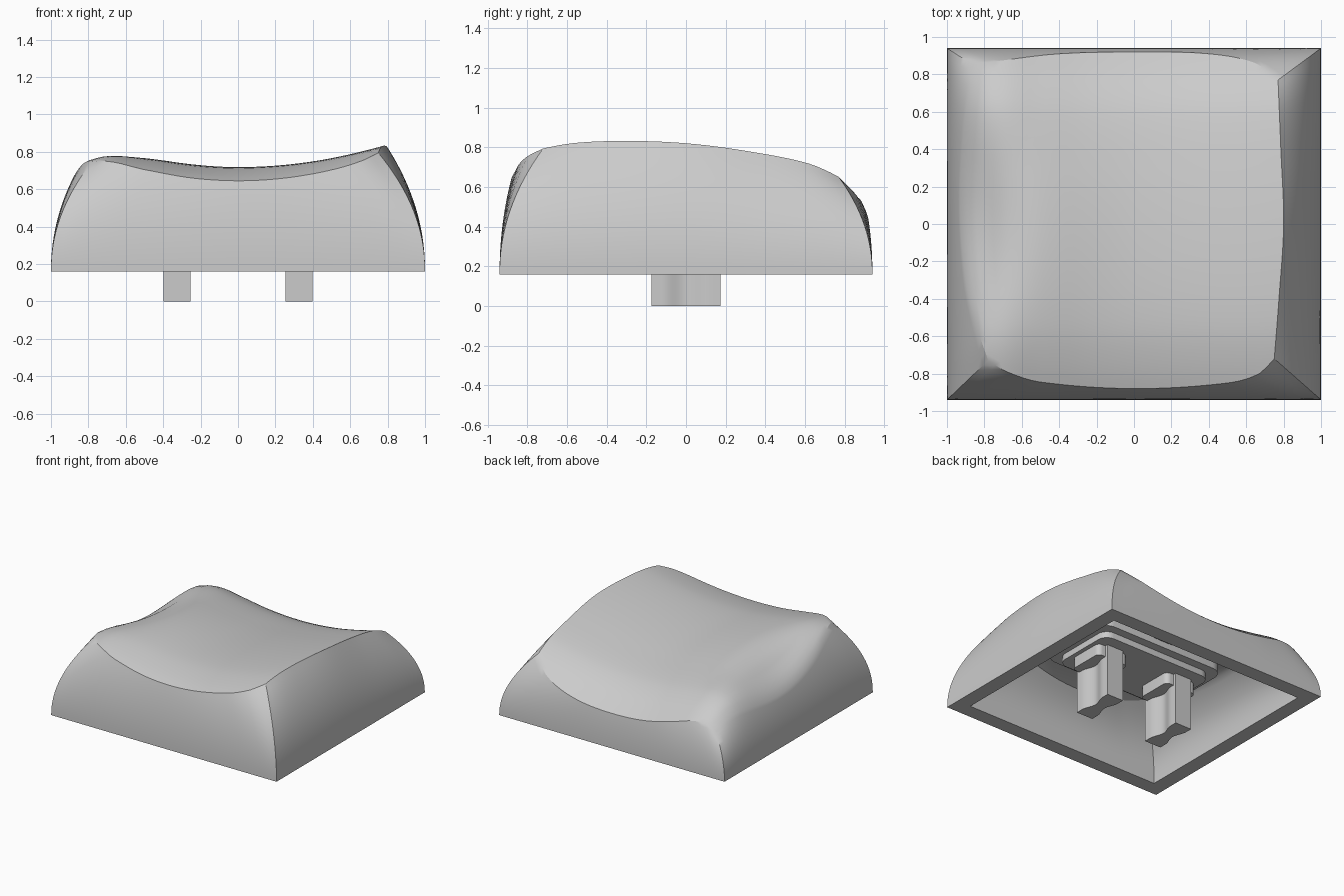
import bpy
import bmesh
from math import pi, sin, cos
from mathutils import Vector

cube = bpy.data.objects.get("Cube")
if cube:
    bpy.data.objects.remove(cube)

grey = bpy.data.materials.new("plain grey")
grey.use_nodes = True
grey.diffuse_color = (0.6, 0.6, 0.6, 1)
grey.node_tree.nodes["Principled BSDF"].inputs["Base Color"].default_value = (0.6, 0.6, 0.6, 1)


def smooth_curve(pts):
    """Cubic interpolation through (position, value) pairs."""
    n = len(pts)

    def slope(i):
        a, b = pts[max(i - 1, 0)], pts[min(i + 1, n - 1)]
        return (b[1] - a[1]) / (b[0] - a[0])

    def f(x):
        i = 0
        while i < n - 2 and x > pts[i + 1][0]:
            i += 1
        (x0, y0), (x1, y1) = pts[i], pts[i + 1]
        h = x1 - x0
        t = (x - x0) / h
        return (y0 * (1 + 2 * t) * (1 - t) ** 2 + y1 * t * t * (3 - 2 * t)
                + h * t * (1 - t) * (slope(i) * (1 - t) - slope(i + 1) * t))
    return f


def finish(name, bm):
    bmesh.ops.remove_doubles(bm, verts=bm.verts, dist=0.0005)
    bmesh.ops.recalc_face_normals(bm, faces=bm.faces)
    mesh = bpy.data.meshes.new(name)
    bm.to_mesh(mesh)
    bm.free()
    mesh.materials.append(grey)
    ob = bpy.data.objects.new(name, mesh)
    bpy.context.collection.objects.link(ob)
    bpy.ops.object.select_all(action='DESELECT')
    ob.select_set(True)
    bpy.context.view_layer.objects.active = ob
    bpy.ops.object.shade_smooth_by_angle(angle=pi / 6)


# Dished top: a profile along y, one across x, and a scoop in the middle of the -x edge
along = smooth_curve([(-.94, .61), (-.88, .645), (-.72, .688), (-.55, .713), (-.3, .717), (0, .70),
                      (.3, .665), (.6, .61), (.75, .55), (.85, .485), (.92, .43)])
across = smooth_curve([(-1, -.18), (-.93, -.085), (-.9, -.04), (-.86, .01), (-.8, .055), (-.68, .075), (-.5, .048),
                       (-.25, .012), (0, 0), (.25, .012), (.5, .048), (.78, .115), (1, .19)])
scoop = smooth_curve([(-1, .05), (-.93, .075), (-.8, .11), (-.7, .07), (-.5, 0), (0, 0), (1, 0)])


def height(x, y):
    weight = cos(pi / 2 * min(1, abs(y) / .75)) ** 2
    return along(y) + across(x) - scoop(x) * weight


# Outline of the dish on each of the four sides
front_edge = smooth_curve([(-.78, -.73), (-.68, -.79), (-.5, -.845), (0, -.88), (.5, -.85), (.67, -.80), (.75, -.72)])
back_edge = smooth_curve([(-.86, .85), (-.7, .875), (-.4, .91), (0, .92), (.4, .91), (.65, .86), (.77, .77)])
left_edge = smooth_curve([(-.73, -.78), (-.55, -.84), (-.3, -.9), (.1, -.93), (.5, -.91), (.85, -.86)])
right_edge = smooth_curve([(-.72, .75), (-.4, .775), (0, .8), (.4, .785), (.77, .77)])


def mix(a, b, t):
    return a + (b - a) * t


def front(u):
    x = mix(-.78, .75, u)
    return Vector((x, front_edge(x)))


def back(u):
    x = mix(-.86, .77, u)
    return Vector((x, back_edge(x)))


def left(v):
    y = mix(-.73, .85, v)
    return Vector((left_edge(y), y))


def right(v):
    y = mix(-.72, .77, v)
    return Vector((right_edge(y), y))


def dish(u, v):
    """Blend the four outlines into one patch."""
    flat = mix(mix(front(0), front(1), u), mix(back(0), back(1), u), v)
    return mix(front(u), back(u), v) + mix(left(v), right(v), u) - flat


def grid(bm, n, m, point):
    rows = [[bm.verts.new(point(i / n, j / m)) for j in range(m + 1)] for i in range(n + 1)]
    for a, b in zip(rows, rows[1:]):
        for j in range(m):
            bm.faces.new((a[j], b[j], b[j + 1], a[j + 1]))


BASE = .16
HALF = Vector((1, .94))
RIM = .12
N = 40
SIDES = (lambda t: (t, 0), lambda t: (1, t), lambda t: (t, 1), lambda t: (0, t))
bm = bmesh.new()


def foot(u, v, inset):
    return Vector(((2 * u - 1) * (HALF.x - inset), (2 * v - 1) * (HALF.y - inset), BASE))


def skin(scale, inset, drop, bulge):
    """Top patch and four curved walls of one skin of the shell."""
    def top(u, v):
        p = dish(u, v) * scale
        return Vector((p.x, p.y, height(p.x, p.y) - drop))

    grid(bm, N, N, top)
    for side in SIDES:
        def wall(t, s):
            u, v = side(t)
            end, start = top(u, v), foot(u, v, inset)
            p = mix(start, end, s ** bulge)
            return Vector((p.x, p.y, mix(BASE, end.z, s)))
        grid(bm, N, 16, wall)


# Cap shell: outer skin, vaulted inner skin and the flat rim between them
skin(1, 0, 0, 2.1)
skin(.74, RIM, .14, 2.6)
for side in SIDES:
    grid(bm, N, 1, lambda t, s: foot(*side(t), RIM * s))
finish("cap_shell", bm)


def prism(name, outline, z0, z1):
    bm = bmesh.new()
    face = bm.faces.new([bm.verts.new((x, y, z0)) for x, y in outline])
    new = bmesh.ops.extrude_face_region(bm, geom=[face], use_keep_orig=True)["geom"]
    for v in new:
        if isinstance(v, bmesh.types.BMVert):
            v.co.z = z1
    finish(name, bm)


def rounded(cx, hx, hy, r):
    pts = []
    for k, (sx, sy) in enumerate(((1, 1), (-1, 1), (-1, -1), (1, -1))):
        for i in range(7):
            a = (k + i / 6) * pi / 2
            pts.append((cx + sx * (hx - r) + r * cos(a), sy * (hy - r) + r * sin(a)))
    return pts


# Stepped mounting pad under the top
prism("mounting_pad", rounded(0, .57, .34, .1), .47, .58)
prism("mounting_pad_step", rounded(0, .5, .27, .08), .42, .5)

# Two stems with grooved sides, each with a small collar
for cx, label in ((-.326, "right"), (.326, "left")):
    ys = [-.175 + .35 * i / 20 for i in range(21)]
    half = [.073 - .03 * (.5 + .5 * cos(pi * min(1, abs(y) / .12))) for y in ys]
    outline = [(cx + h, y) for h, y in zip(half, ys)]
    outline += [(cx - h, y) for h, y in reversed(list(zip(half, ys)))]
    prism(label + "_stem", outline, 0, .45)
    prism(label + "_collar", rounded(cx, .14, .15, .04), .33, .44)
